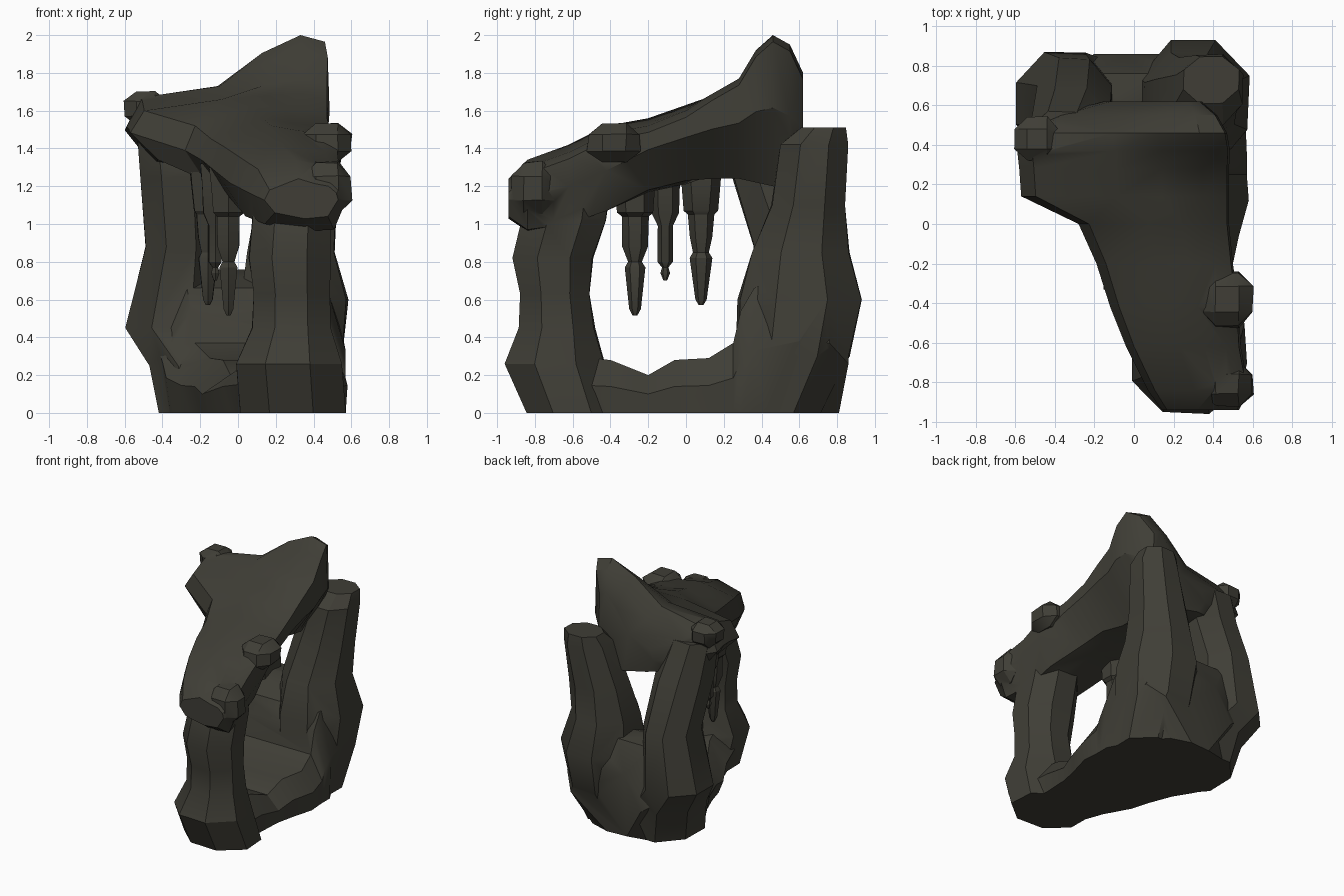
import bpy, bmesh, math, random
from mathutils import Vector

if "Cube" in bpy.data.objects:
    bpy.data.objects.remove(bpy.data.objects["Cube"])
random.seed(4)

rock = bpy.data.materials.new("dark_rock")
rock.diffuse_color = (0.05, 0.048, 0.037, 1)
rock.use_nodes = True
rock.node_tree.nodes["Principled BSDF"].inputs["Base Color"].default_value = rock.diffuse_color


def finish(bm, name):
    bmesh.ops.recalc_face_normals(bm, faces=bm.faces)
    me = bpy.data.meshes.new(name)
    bm.to_mesh(me)
    bm.free()
    ob = bpy.data.objects.new(name, me)
    me.materials.append(rock)
    bpy.context.collection.objects.link(ob)
    return ob


def loft(name, rings):
    """Skin a closed solid through rings of equal point count."""
    bm = bmesh.new()
    vs = [[bm.verts.new(p) for p in r] for r in rings]
    n = len(rings[0])
    for a, b in zip(vs, vs[1:]):
        for i in range(n):
            j = (i + 1) % n
            bm.faces.new((a[i], a[j], b[j], b[i]))
    bm.faces.new(vs[0])
    bm.faces.new(vs[-1])
    return finish(bm, name)


def column(name, rows, n=8, jitter=0.05):
    """Upright shaft from rows of (z, cx, cy, rx, ry)."""
    rings = []
    k = 1 / math.cos(math.pi / n)
    wob = [1 + random.uniform(-jitter, jitter) for _ in range(n)]
    for z, cx, cy, rx, ry in rows:
        ring = []
        for i in range(n):
            a = 2 * math.pi * (i + 0.5) / n
            f = k * wob[i] * (1 + random.uniform(-jitter, jitter) * 0.6)
            ring.append((cx + rx * f * math.cos(a), cy + ry * f * math.sin(a), z))
        rings.append(ring)
    return loft(name, rings)


def boulder(name, loc, size):
    """Blocky lump: a cube with heavily cut corners."""
    bm = bmesh.new()
    bmesh.ops.create_cube(bm, size=2)
    bmesh.ops.bevel(bm, geom=bm.edges[:], offset=0.55, segments=1, affect='EDGES')
    for v in bm.verts:
        f = random.uniform(0.94, 1.06)
        v.co = Vector(loc) + Vector(c * s * f for c, s in zip(v.co, size))
    return finish(bm, name)


# base floor: y, left x, right x, top z
base_rows = [(-.62, .0, .5, .3), (-.4, -.08, .49, .28), (-.2, -.19, .5, .2),
             (-.06, -.23, .53, .28), (.12, -.3, .58, .29), (.25, -.38, .57, .37),
             (.29, -.4, .57, .54), (.36, -.42, .57, .66), (.6, -.44, .56, .76),
             (.76, -.36, .52, .74), (.86, -.2, .42, .52)]
base = loft("rock_base", [[(l + .04 + max(0, y - .55) * .4, min(y, .8), 0),
                           (r - .01 - max(0, y - .4) * .6, min(y, .81), 0), (r, y, t * .5),
                           (r - .1, y, t), (l + .15, y, t), (l, y, t * .5)]
                          for y, l, r, t in base_rows])

# three pillars
front = column("front_pillar", [
    (0, .28, -.6, .28, .24), (.26, .26, -.69, .28, .26), (.45, .28, -.68, .21, .2),
    (.63, .28, -.69, .2, .18), (.82, .27, -.7, .22, .21), (1.02, .28, -.64, .21, .22),
    (1.18, .27, -.62, .2, .22)], jitter=.035)
right = column("right_pillar", [
    (0, .27, .46, .25, .26), (.3, .3, .57, .25, .3), (.6, .3, .61, .28, .33),
    (.85, .28, .61, .23, .26), (1.1, .31, .65, .21, .2), (1.42, .38, .68, .17, .18),
    (1.51, .39, .73, .14, .12)], jitter=.03)
left = column("left_pillar", [
    (0, -.15, .48, .27, .29), (.25, -.2, .53, .27, .29), (.45, -.35, .61, .25, .26),
    (.88, -.3, .6, .19, .24), (1.25, -.32, .47, .2, .22), (1.55, -.36, .42, .18, .15)],
    jitter=.035)

# roof slab: y, left x, right x, bottom z left/right, top z left/middle/right
roof_rows = [(-.94, .14, .53, 1.06, 1.04, 1.18, 1.24, 1.2),
             (-.84, .07, .58, 1.0, .97, 1.29, 1.34, 1.3),
             (-.62, -.04, .54, 1.04, 1.0, 1.36, 1.42, 1.38),
             (-.42, -.12, .53, 1.12, 1.07, 1.41, 1.52, 1.48),
             (-.2, -.19, .5, 1.2, 1.18, 1.45, 1.56, 1.52),
             (.0, -.28, .48, 1.23, 1.23, 1.52, 1.63, 1.6),
             (.14, -.57, .48, 1.34, 1.24, 1.6, 1.66, 1.69),
             (.28, -.58, .48, 1.33, 1.24, 1.65, 1.67, 1.77),
             (.37, -.59, .485, 1.32, 1.22, 1.67, 1.73, 1.92),
             (.46, -.6, .47, 1.31, 1.2, 1.65, 1.73, 2.0),
             (.55, -.42, .42, 1.3, 1.19, 1.56, 1.64, 1.95),
             (.62, -.15, .34, 1.26, 1.22, 1.45, 1.52, 1.8)]


def roof_ring(y, l, r, bl, br, tl, tm, tr):
    w = r - l
    under = .14 if y < -.3 else .24
    mid = .5 if y < -.3 else .6
    return [(l, y, bl * .45 + tl * .55), (l + .07 * w, y, tl), (l + .46 * w, y, tm),
            (l + .68 * w, y, tm * .35 + tr * .65), (l + .87 * w, y, tr),
            (r - .01, y, tr - .035), (r, y, br * (1 - mid) + (tr * .6 + tm * .4) * mid),
            (r - under * w, y, br),
            (l + .55 * w, y, bl * .4 + br * .6 - .02), (l + .14 * w, y, bl)]


roof = loft("roof_slab", [roof_ring(*row) for row in roof_rows])

# lumps along the edges of the roof
knobs = [boulder("edge_knob", (.47, -.38, 1.43), (.13, .14, .1)),
         boulder("nose_knob", (.47, -.81, 1.19), (.13, .11, .14)),
         boulder("corner_knob", (-.49, .43, 1.61), (.11, .11, .09))]

# fuse the rock into one continuous surface
bpy.context.view_layer.objects.active = base
for part in [front, right, left, roof] + knobs:
    m = base.modifiers.new("fuse", 'BOOLEAN')
    m.operation = 'UNION'
    m.solver = 'EXACT'
    m.object = part
    bpy.ops.object.modifier_apply(modifier=m.name)
    bpy.data.objects.remove(part)
base.name = "rock_arch"

# hanging stalactites: x, y, then (z, radius) steps
drips = {
    "front_stalactite": (-.05, -.27, [(1.3, .1), (1.2, .09), (1.06, .08), (1.04, .06), (.88, .055),
                                      (.8, .03), (.77, .045), (.55, .025), (.515, .01)]),
    "middle_stalactite": (-.12, -.11, [(1.32, .08), (1.22, .07), (1.06, .065), (.99, .035),
                                       (.8, .035), (.77, .015), (.74, .022), (.7, .008)]),
    "rear_stalactite": (-.16, .08, [(1.36, .1), (1.22, .09), (1.07, .075), (1.05, .06), (.93, .05),
                                    (.85, .035), (.82, .05), (.6, .025), (.57, .01)])}
rocks = [base]
for name, (x, y, steps) in drips.items():
    rocks.append(column(name, [(z, x, y, r, r) for z, r in steps], n=6, jitter=.06))

for ob in bpy.context.scene.objects:
    ob.select_set(ob in rocks)
bpy.context.view_layer.objects.active = base
bpy.ops.object.shade_smooth_by_angle(angle=math.radians(32))
